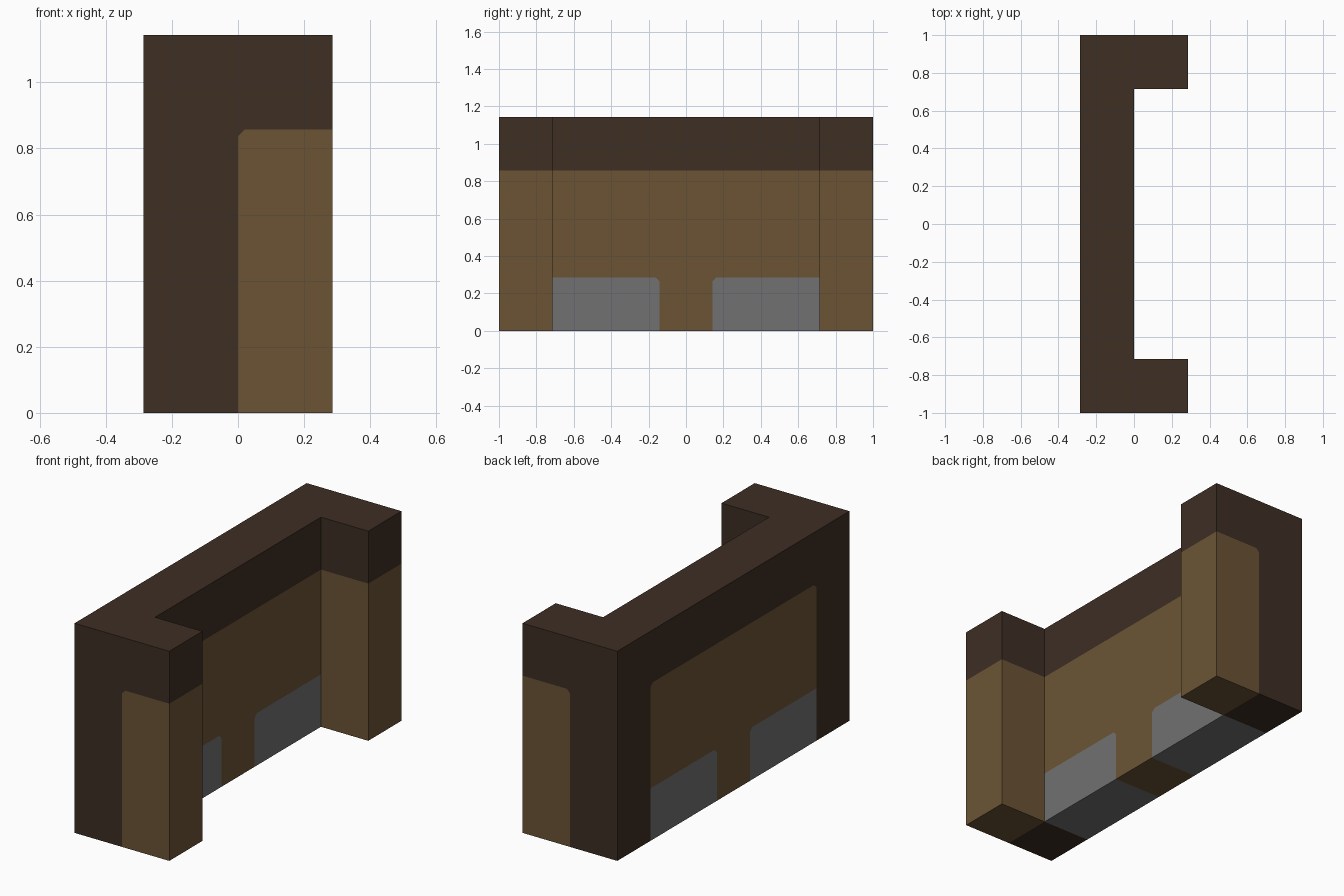
import bpy
import bmesh
from mathutils import Vector

cube = bpy.data.objects.get("Cube")
if cube:
    bpy.data.objects.remove(cube, do_unlink=True)

U = 2 / 7            # one grid unit
HEIGHT = 4 * U
PANEL_TOP = 3 * U
CORNER = 0.02        # clipped corner of the painted panels
DARK, TAN, GREY = range(3)


def linear(value):
    v = value / 255
    return v / 12.92 if v <= 0.04045 else ((v + 0.055) / 1.055) ** 2.4


def make_material(name, rgb):
    mat = bpy.data.materials.new(name)
    mat.use_nodes = True
    colour = [linear(c) for c in rgb] + [1.0]
    mat.diffuse_color = colour
    bsdf = mat.node_tree.nodes["Principled BSDF"]
    bsdf.inputs["Base Color"].default_value = colour
    bsdf.inputs["Roughness"].default_value = 0.9
    return mat


def cut(bm, point, normal, faces=None):
    faces = faces or bm.faces[:]
    geom = set(faces)
    for f in faces:
        geom.update(f.edges, f.verts)
    bmesh.ops.bisect_plane(bm, geom=list(geom), dist=1e-5,
                           plane_co=point, plane_no=normal)


def clip_corner(bm, corner, inward, mat_index):
    """Cut the corner of one painted panel and recolour the small triangle."""
    corner, inward = Vector(corner), Vector(inward)

    def inside(f):
        d = f.calc_center_median() - corner
        return all(a * b > 1e-4 if b else abs(a) < 1e-4
                   for a, b in zip(d, inward))

    faces = [f for f in bm.faces if inside(f)
             and any((v.co - corner).length < 1e-3 for v in f.verts)]
    if not faces:
        return
    cut(bm, corner + inward * CORNER / 2, inward, faces)
    for f in bm.faces:
        if inside(f) and (f.calc_center_median() - corner).dot(inward) < CORNER:
            f.material_index = mat_index


def paint(face):
    c = face.calc_center_median()
    y = abs(c.y)
    if c.z > PANEL_TOP:
        return DARK
    if c.x > 0.001:                      # end wings
        return TAN
    if y > 2.5 * U:                      # dark ends of the long wall
        return DARK
    if c.z < U and y > 0.5 * U:          # stone base blocks
        return GREY
    return TAN


# Bracket-shaped wall: long back with a short wing at each end
bm = bmesh.new()
half = [(0, 0), (0, 2.5), (1, 2.5), (1, 3.5), (-1, 3.5)]
outline = half[1:] + [(x, -y) for x, y in reversed(half[1:])]
base = bm.faces.new([bm.verts.new((x * U, y * U, 0)) for x, y in outline])
top = bmesh.ops.extrude_face_region(bm, geom=[base], use_keep_orig=True)["geom"]
bmesh.ops.translate(bm, vec=(0, 0, HEIGHT),
                    verts=[g for g in top if isinstance(g, bmesh.types.BMVert)])
bmesh.ops.recalc_face_normals(bm, faces=bm.faces[:])

# Panel borders
for z in (U, PANEL_TOP):
    cut(bm, (0, 0, z), (0, 0, 1))
cut(bm, (0, 0, 0), (1, 0, 0))
for k in (-2.5, -0.5, 0.5, 2.5):
    cut(bm, (0, k * U, 0), (0, 1, 0))
for f in bm.faces:
    f.material_index = paint(f)

# Clipped panel corners
for s in (-1, 1):
    clip_corner(bm, (0, s * 3.5 * U, PANEL_TOP), (1, 0, -1), DARK)
    clip_corner(bm, (-U, s * 2.5 * U, PANEL_TOP), (0, -s, -1), DARK)
    for x in (-U, 0):
        clip_corner(bm, (x, s * 0.5 * U, U), (0, s, -1), TAN)

mesh = bpy.data.meshes.new("bracket_wall")
bm.to_mesh(mesh)
bm.free()
for name, rgb in (("dark_brown", (61, 46, 36)),
                  ("tan_wood", (107, 84, 53)),
                  ("stone_grey", (113, 113, 113))):
    mesh.materials.append(make_material(name, rgb))
wall = bpy.data.objects.new("bracket_wall", mesh)
bpy.context.collection.objects.link(wall)
